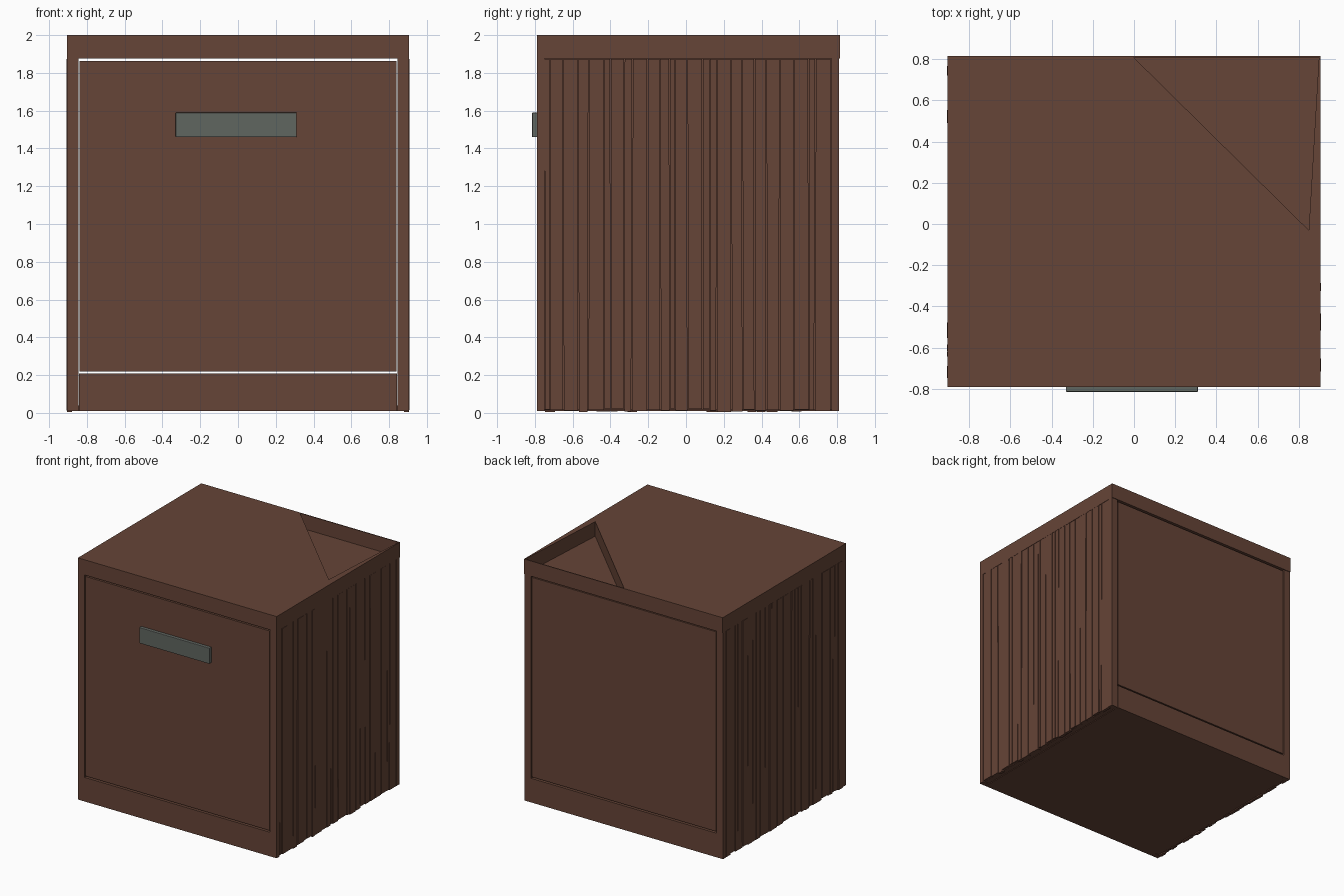
import bpy
import bmesh
import random

if "Cube" in bpy.data.objects:
    bpy.data.objects.remove(bpy.data.objects["Cube"])

random.seed(7)


def material(name, colour):
    m = bpy.data.materials.new(name)
    m.diffuse_color = (*colour, 1)
    m.use_nodes = True
    m.node_tree.nodes["Principled BSDF"].inputs["Base Color"].default_value = m.diffuse_color
    return m


WOOD = material("brown wood", (0.133, 0.058, 0.038))
METAL = material("grey metal", (0.118, 0.132, 0.118))


def finish(name, bm, mat):
    bmesh.ops.recalc_face_normals(bm, faces=bm.faces)
    mesh = bpy.data.meshes.new(name)
    bm.to_mesh(mesh)
    bm.free()
    mesh.materials.append(mat)
    obj = bpy.data.objects.new(name, mesh)
    bpy.context.collection.objects.link(obj)
    return obj


def prism(bm, low, high):
    """Closed solid between two matching loops of points."""
    a = [bm.verts.new(p) for p in low]
    b = [bm.verts.new(p) for p in high]
    bm.faces.new(a[::-1])
    bm.faces.new(b)
    for i in range(len(a)):
        j = (i + 1) % len(a)
        bm.faces.new((a[i], a[j], b[j], b[i]))


def rect(x0, x1, y0, y1, z):
    return [(x0, y0, z), (x1, y0, z), (x1, y1, z), (x0, y1, z)]


def box(name, x, y, z, mat=WOOD):
    bm = bmesh.new()
    prism(bm, rect(*x, *y, z[0]), rect(*x, *y, z[1]))
    return finish(name, bm, mat)


# Top slab with a shallow triangular recess
top = box("top_slab", (-0.905, 0.905), (-0.79, 0.815), (1.875, 2.0))
corner = [(0.0, 0.807), (0.848, -0.03), (0.897, 0.807)]
bm = bmesh.new()
prism(bm, [(x, y, 1.88) for x, y in corner], [(x, y, 2.1) for x, y in corner])
cutter = finish("recess_cutter", bm, WOOD)
cutter.hide_render = True
cutter.hide_viewport = True
cut = top.modifiers.new("recess", "BOOLEAN")
cut.operation = "DIFFERENCE"
cut.solver = "EXACT"
cut.object = cutter

# Floor board, front and back panels and plinths
box("floor_board", (-0.845, 0.845), (-0.77, 0.79), (0.01, 0.04))
box("front_door", (-0.838, 0.838), (-0.787, -0.74), (0.22, 1.863))
box("front_plinth", (-0.843, 0.843), (-0.79, -0.74), (0.01, 0.208))
box("back_panel", (-0.838, 0.838), (0.76, 0.807), (0.22, 1.863))
box("back_plinth", (-0.843, 0.843), (0.76, 0.81), (0.01, 0.208))

# Side walls: backing board, corner posts, and uneven slats
for side, tag in ((-1, "left"), (1, "right")):
    def span(a, b):
        return tuple(sorted((side * a, side * b)))

    box(f"{tag}_backing_board", span(0.845, 0.888), (-0.75, 0.77), (0.015, 1.875))
    box(f"{tag}_front_post", span(0.845, 0.905), (-0.79, -0.75), (0.01, 1.875))
    box(f"{tag}_back_post", span(0.845, 0.905), (0.77, 0.81), (0.01, 1.875))

    bm = bmesh.new()
    y, edges = -0.748, []
    while y < 0.75:
        edges.append((y + random.uniform(-0.004, 0.004),
                      y + random.uniform(-0.004, 0.004)))
        y += random.uniform(0.025, 0.08)
    edges.append((0.768, 0.768))
    gap = 0.0025
    for (b0, t0), (b1, t1) in zip(edges, edges[1:]):
        x = span(0.88, random.uniform(0.902, 0.907))
        prism(bm, rect(*x, b0 + gap, b1 - gap, random.uniform(0.004, 0.022)),
              rect(*x, t0 + gap, t1 - gap, 1.874))
    finish(f"{tag}_slats", bm, WOOD)

# Drawer pull
pull = box("handle", (-0.33, 0.31), (-0.815, -0.785), (1.46, 1.59), METAL)
bevel = pull.modifiers.new("soft edges", "BEVEL")
bevel.width = 0.004
bevel.segments = 2
